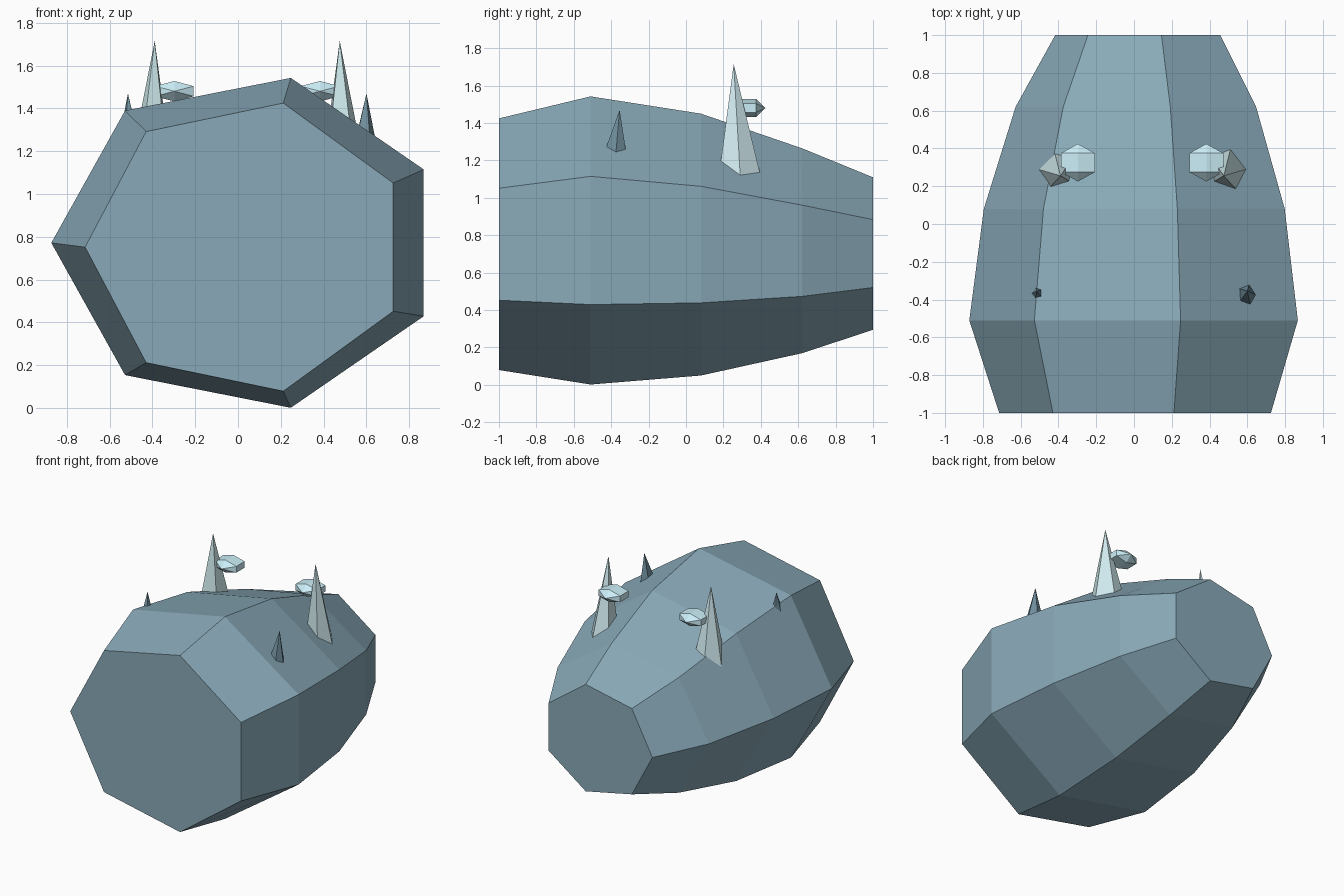
import bpy, bmesh
from math import cos, sin, pi
from mathutils import Matrix, Vector

if "Cube" in bpy.data.objects:
    bpy.data.objects.remove(bpy.data.objects["Cube"])

CX = 0.043  # mirror plane of the paired parts


def material(name, rgb):
    m = bpy.data.materials.new(name)
    m.diffuse_color = (*rgb, 1)
    m.use_nodes = True
    m.node_tree.nodes["Principled BSDF"].inputs["Base Color"].default_value = m.diffuse_color
    return m


def finish(bm, name, mat):
    bmesh.ops.recalc_face_normals(bm, faces=bm.faces)
    me = bpy.data.meshes.new(name)
    bm.to_mesh(me)
    bm.free()
    me.materials.append(mat)
    ob = bpy.data.objects.new(name, me)
    bpy.context.collection.objects.link(ob)


def mirror(bm, side):
    if side < 0:
        for v in bm.verts:
            v.co.x = 2 * CX - v.co.x


def spike(name, mat, side, centre, radius, normal, apex):
    """Five-sided spike whose base lies on the body surface."""
    n = Vector(normal).normalized()
    t = Vector((0, 1, 0)).cross(n).normalized()
    b = n.cross(t)
    bm = bmesh.new()
    base = [bm.verts.new(Vector(centre) + radius * (t * cos(a) + b * sin(a)))
            for a in (2 * pi * i / 5 for i in range(5))]
    tip = bm.verts.new(apex)
    bm.faces.new(base)
    for i in range(5):
        bm.faces.new((base[i], base[(i + 1) % 5], tip))
    mirror(bm, side)
    finish(bm, name, mat)


skin = material("skin", (0.25, 0.40, 0.48))
pale = material("pale", (0.64, 0.84, 0.87))
dark = material("dark", (0.16, 0.27, 0.33))
ice = material("ice", (0.60, 0.86, 0.94))

# Body: heptagonal rings lofted along y (y, centre z, x radius, z radius)
rings = [(-1.0, 0.752, 0.757, 0.69), (-0.51, 0.772, 0.915, 0.79),
         (0.08, 0.75, 0.838, 0.718), (0.62, 0.717, 0.67, 0.562),
         (1.0, 0.702, 0.46, 0.418)]
bm = bmesh.new()
loops = [[bm.verts.new((CX + rx * cos(a), y, cz + rz * sin(a)))
          for a in (pi + 2 * pi * i / 7 for i in range(7))]
         for y, cz, rx, rz in rings]
for lo, hi in zip(loops, loops[1:]):
    for i in range(7):
        j = (i + 1) % 7
        bm.faces.new((lo[i], lo[j], hi[j], hi[i]))
bm.faces.new(loops[0])
bm.faces.new(loops[-1])
finish(bm, "body", skin)

for side, label in ((1, "right"), (-1, "left")):
    # Large and small spikes
    spike("large_spike_" + label, pale, side, (0.495, 0.29, 1.175), 0.115,
          (0.5, 0.26, 0.82), (0.475, 0.255, 1.715))
    spike("small_spike_" + label, dark, side, (0.598, -0.375, 1.27), 0.056,
          (0.55, 0.1, 0.83), (0.6, -0.355, 1.47))
    # Flattened faceted bead beside the large spike
    bm = bmesh.new()
    bmesh.ops.create_uvsphere(
        bm, u_segments=6, v_segments=3, radius=1,
        matrix=Matrix.Translation((0.383, 0.325, 1.48))
        @ Matrix.Diagonal((0.12, 0.1, 0.055, 1))
        @ Matrix.Rotation(pi / 2, 4, 'X'))
    mirror(bm, side)
    finish(bm, "bead_" + label, ice)
